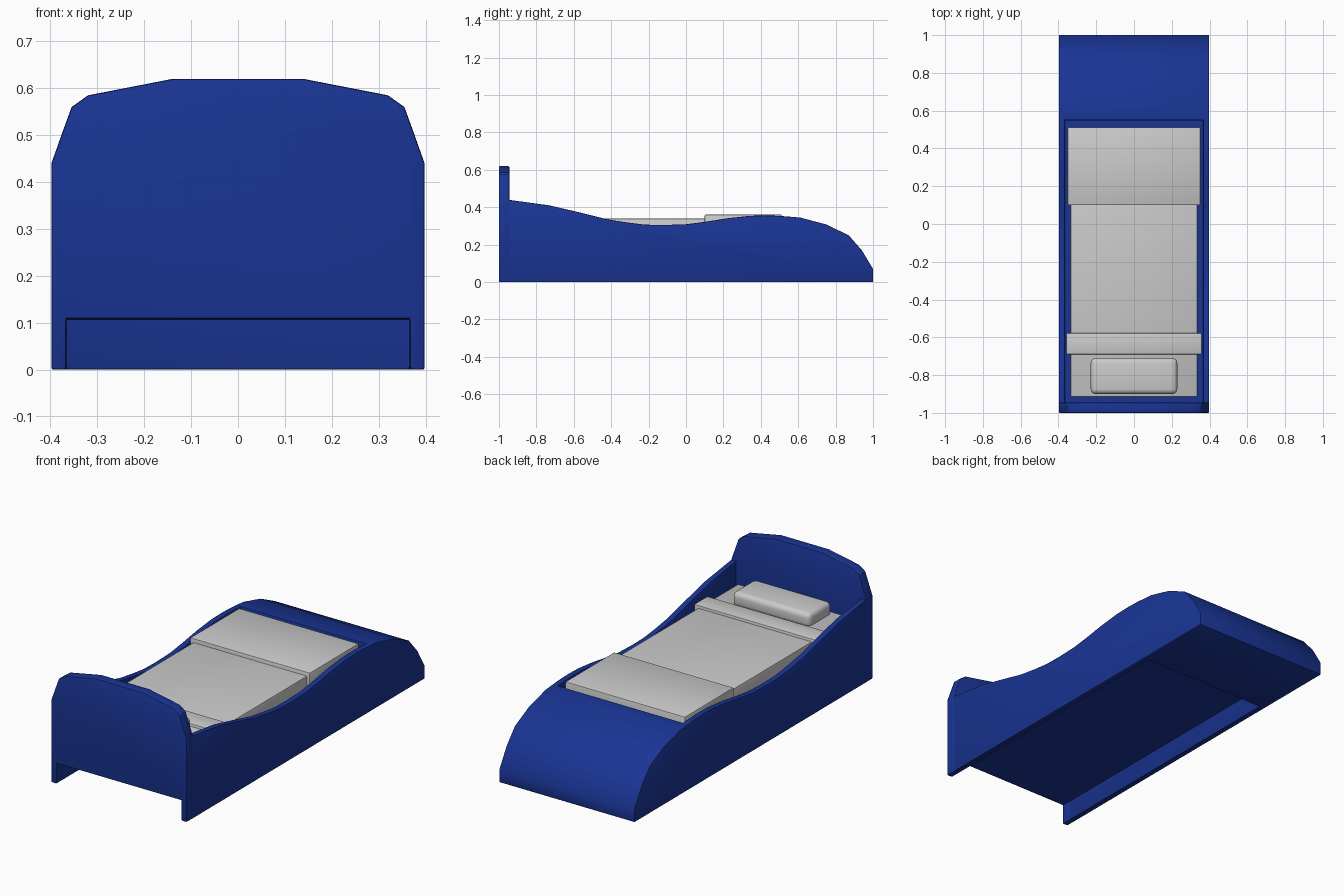
import bpy, bmesh
from math import radians

if "Cube" in bpy.data.objects:
    bpy.data.objects.remove(bpy.data.objects["Cube"])

blue = bpy.data.materials.new("blue_lacquer")
blue.diffuse_color = (0.01, 0.035, 0.30, 1)
blue.use_nodes = True
blue.node_tree.nodes["Principled BSDF"].inputs["Base Color"].default_value = blue.diffuse_color


def finish(ob, bevel, segments, mat=None, cutter=None):
    bpy.ops.object.select_all(action='DESELECT')
    ob.select_set(True)
    bpy.context.view_layer.objects.active = ob
    if cutter:
        m = ob.modifiers.new("cut", 'BOOLEAN')
        m.object, m.solver = cutter, 'EXACT'
        bpy.ops.object.modifier_apply(modifier="cut")
        bpy.data.objects.remove(cutter)
    m = ob.modifiers.new("soft_edges", 'BEVEL')
    m.width, m.segments, m.limit_method = bevel, segments, 'ANGLE'
    m.angle_limit = radians(50)
    bpy.ops.object.modifier_apply(modifier="soft_edges")
    bpy.ops.object.shade_smooth_by_angle(angle=radians(30))
    if mat:
        ob.data.materials.append(mat)
    return ob


def extrude(name, pts, vec):
    """Prism from a closed outline of 3D points."""
    bm = bmesh.new()
    face = bm.faces.new([bm.verts.new(p) for p in pts])
    new = bmesh.ops.extrude_face_region(bm, geom=[face])['geom']
    bmesh.ops.translate(bm, vec=vec, verts=[v for v in new if isinstance(v, bmesh.types.BMVert)])
    bmesh.ops.recalc_face_normals(bm, faces=bm.faces)
    me = bpy.data.meshes.new(name)
    bm.to_mesh(me)
    bm.free()
    ob = bpy.data.objects.new(name, me)
    bpy.context.collection.objects.link(ob)
    return ob


def box(name, hx, y0, y1, z0, z1):
    return extrude(name, [(-hx, y0, z0), (hx, y0, z0), (hx, y1, z0), (-hx, y1, z0)], (0, 0, z1 - z0))


# wavy side panels and rounded foot, hollowed out between the panels
wave = [(-0.95, 0), (-0.95, 0.44), (-0.73, 0.41), (-0.58, 0.375), (-0.42, 0.335), (-0.31, 0.318),
        (-0.22, 0.307), (-0.12, 0.305), (0, 0.309), (0.1, 0.322), (0.22, 0.341), (0.34, 0.354),
        (0.42, 0.356), (0.5, 0.354), (0.61, 0.345), (0.75, 0.308), (0.87, 0.25), (0.94, 0.17),
        (1.0, 0.07), (1.0, 0)]
frame = extrude("side_panels_and_foot", [(-0.398, y, z) for y, z in wave], (0.796, 0, 0))
cutter = box("frame_cutter", 0.367, -1.2, 0.55, -0.5, 1)
cutter.hide_render = True
finish(frame, 0.004, 2, blue, cutter)

# headboard with arched top and leg notch
half = [(0.367, 0.108), (0.367, 0), (0.398, 0), (0.398, 0.44), (0.375, 0.505), (0.355, 0.56),
        (0.32, 0.585), (0.14, 0.62)]
outline = half + [(-x, z) for x, z in reversed(half)]
head = extrude("headboard", [(x, -1, z) for x, z in outline], (0, 0.055, 0))
finish(head, 0.005, 2, blue)

# bed base
finish(box("bed_base", 0.368, -0.95, 0.551, 0.106, 0.16), 0.002, 1, blue)

# bedding
finish(box("mattress", 0.335, -0.915, 0.5, 0.16, 0.34), 0.006, 2)
finish(box("folded_blanket", 0.352, 0.1, 0.512, 0.2, 0.361), 0.006, 2)
finish(box("sheet_fold", 0.358, -0.69, -0.577, 0.2, 0.355), 0.006, 2)
finish(box("pillow", 0.229, -0.9, -0.71, 0.325, 0.405), 0.026, 4)
